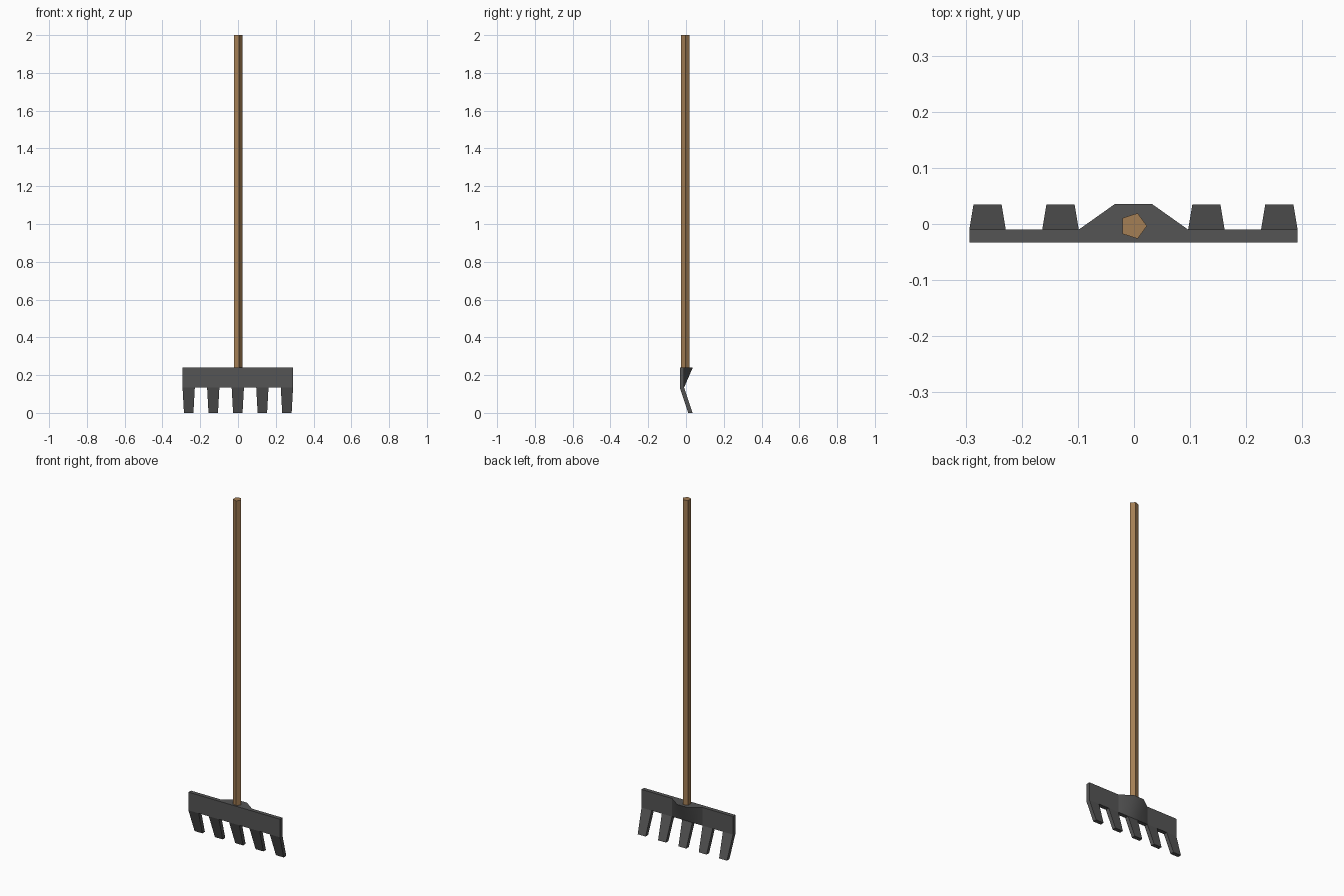
import bpy, bmesh, math

if "Cube" in bpy.data.objects:
    bpy.data.objects.remove(bpy.data.objects["Cube"])

X0 = -0.001                        # slight sideways offset of the head
FRONT, BACK = -0.033, -0.010       # bar faces in y
BAR_LOW, BAR_TOP = 0.135, 0.24     # bar faces in z
TIP_SHIFT = 0.045                  # how far the tines lean back
TINE_X = [-0.26, -0.13, 0.0, 0.13, 0.26]
HALF_TOP, HALF_TIP = 0.0325, 0.025


def material(name, color):
    m = bpy.data.materials.new(name)
    m.diffuse_color = (*color, 1)
    m.use_nodes = True
    m.node_tree.nodes["Principled BSDF"].inputs["Base Color"].default_value = m.diffuse_color
    return m


def make_object(name, bm, mat):
    bmesh.ops.recalc_face_normals(bm, faces=bm.faces)
    me = bpy.data.meshes.new(name)
    bm.to_mesh(me)
    bm.free()
    ob = bpy.data.objects.new(name, me)
    bpy.context.collection.objects.link(ob)
    me.materials.append(mat)
    return ob


metal = material("dark_metal", (0.09, 0.09, 0.09))
wood = material("wood", (0.37, 0.21, 0.09))

# Rake head: bar cross-sections at every tine edge, bridged along x
bm = bmesh.new()
rings = []
for i, cx in enumerate(TINE_X):
    for side in (-1, 1):
        x = X0 + cx + side * HALF_TOP
        # the middle section's top edge is pulled back to form the socket
        top_back = 0.036 if i == 2 else BACK
        rings.append([bm.verts.new((x, y, z)) for y, z in (
            (FRONT, BAR_LOW), (FRONT, BAR_TOP), (top_back, BAR_TOP), (BACK, BAR_LOW))])

for k in range(len(rings) - 1):
    a, b = rings[k], rings[k + 1]
    bm.faces.new((a[0], a[1], b[1], b[0]))             # front
    bm.faces.new((a[1], a[2], b[2], b[1]))             # top
    back = bm.faces.new((a[2], a[3], b[3], b[2]))      # back
    back.smooth = k in (3, 4, 5)                       # rounded socket
    if k % 2:
        bm.faces.new((a[3], a[0], b[0], b[3]))         # underside between tines
for r in (rings[0], rings[-1]):
    bm.faces.new(r)

# Tapered tines leaning back from the underside of the bar
for i, cx in enumerate(TINE_X):
    a, b = rings[2 * i], rings[2 * i + 1]
    upper = [a[0], b[0], b[3], a[3]]
    tip = [bm.verts.new((X0 + cx + s * HALF_TIP, y + TIP_SHIFT, 0)) for s, y in (
        (-1, FRONT), (1, FRONT), (1, BACK), (-1, BACK))]
    for j in range(4):
        n = (j + 1) % 4
        bm.faces.new((upper[j], upper[n], tip[n], tip[j]))
    bm.faces.new(tip)
make_object("rake_head", bm, metal)

# Five-sided handle
bm = bmesh.new()
ring = [bm.verts.new((X0 + 0.024 * math.cos(k * math.tau / 5),
                      -0.0035 + 0.024 * math.sin(k * math.tau / 5), 0.236)) for k in range(5)]
base = bm.faces.new(ring)
ext = bmesh.ops.extrude_face_region(bm, geom=[base], use_keep_orig=True)
for v in ext["geom"]:
    if isinstance(v, bmesh.types.BMVert):
        v.co.z = 2.0
make_object("handle", bm, wood)
